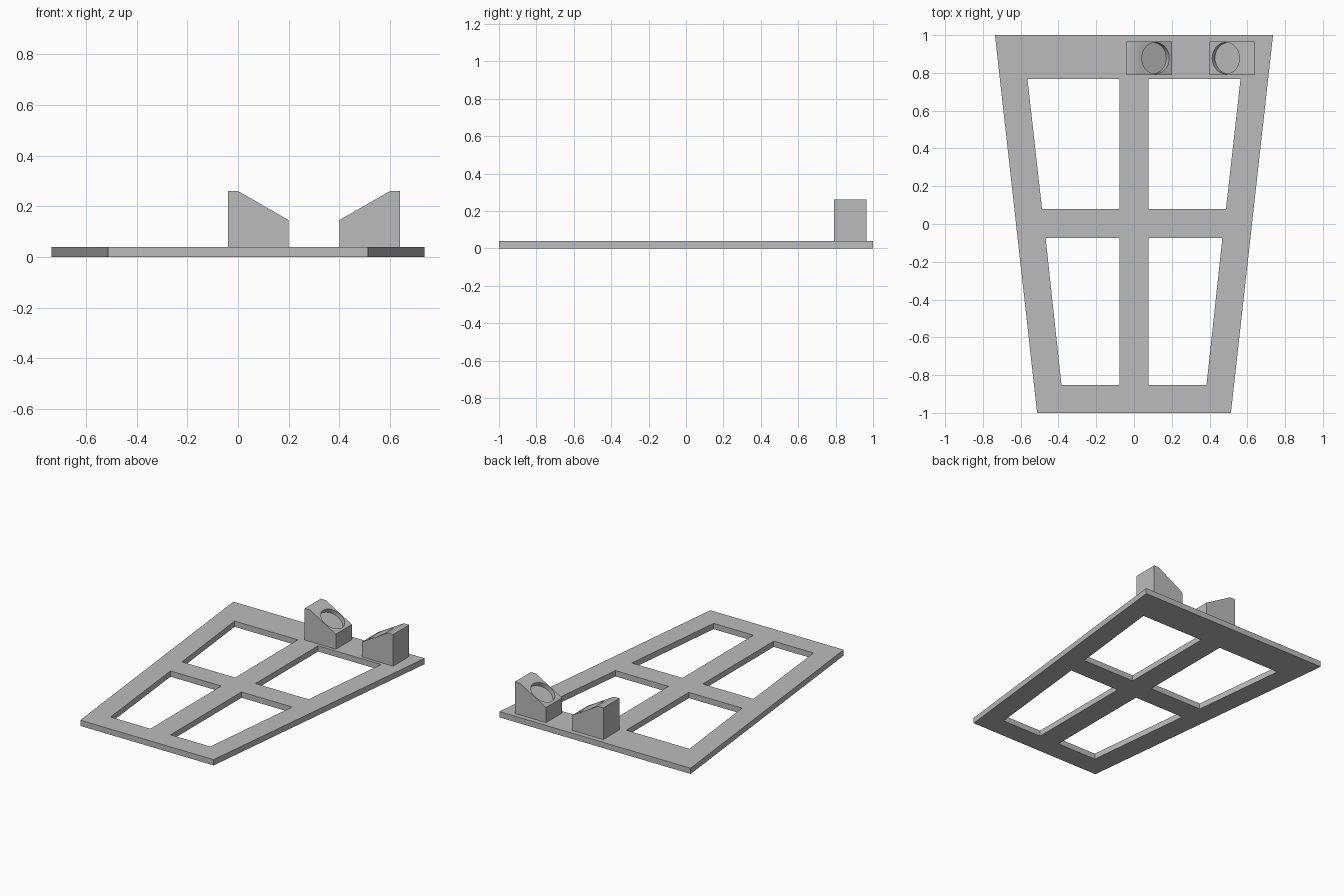
import bpy, bmesh, math
from mathutils import Matrix, Vector

if "Cube" in bpy.data.objects:
    bpy.data.objects.remove(bpy.data.objects["Cube"])

grey = bpy.data.materials.new("mid grey")
grey.diffuse_color = (0.5, 0.5, 0.5, 1)
grey.use_nodes = True
grey.node_tree.nodes["Principled BSDF"].inputs["Base Color"].default_value = grey.diffuse_color


def prism(name, points, offset):
    """Extrude a closed 3D outline along an offset vector."""
    bm = bmesh.new()
    face = bm.faces.new([bm.verts.new(p) for p in points])
    ext = bmesh.ops.extrude_face_region(bm, geom=[face])
    bmesh.ops.translate(bm, vec=Vector(offset),
                        verts=[v for v in ext["geom"] if isinstance(v, bmesh.types.BMVert)])
    bmesh.ops.recalc_face_normals(bm, faces=bm.faces)
    return finish(name, bm)


def finish(name, bm):
    mesh = bpy.data.meshes.new(name)
    bm.to_mesh(mesh)
    bm.free()
    mesh.materials.append(grey)
    ob = bpy.data.objects.new(name, mesh)
    bpy.context.collection.objects.link(ob)
    return ob


def cut(target, cutter):
    mod = target.modifiers.new("cut", "BOOLEAN")
    mod.operation, mod.solver, mod.object = "DIFFERENCE", "EXACT", cutter
    bpy.context.view_layer.objects.active = target
    bpy.ops.object.modifier_apply(modifier=mod.name)
    bpy.data.objects.remove(cutter)


# Tapered flat frame with four window openings
T = 0.04
frame = prism("frame", [(-0.513, -1, 0), (0.513, -1, 0), (0.736, 1, 0), (-0.736, 1, 0)], (0, 0, T))
for s in (-1, 1):
    for y0, x0, y1, x1 in ((0.08, 0.487, 0.768, 0.564), (-0.852, 0.384, -0.073, 0.468)):
        opening = [(s * 0.078, y0, -0.1), (s * x0, y0, -0.1), (s * x1, y1, -0.1), (s * 0.078, y1, -0.1)]
        cut(frame, prism("opening_cutter", opening, (0, 0, 0.3)))

# Facing pair of wedge blocks, each with a round pocket in its slope
MID, Y0, Y1 = 0.3, 0.79, 0.966
PROFILE = ((0.34, T), (0.34, 0.26), (0.30, 0.26), (0.10, 0.145), (0.10, T))
RADIUS, DEPTH = 0.083, 0.03
for s, name in ((-1, "left_block"), (1, "right_block")):
    block = prism(name, [(MID + s * x, Y0, z) for x, z in PROFILE], (0, Y1 - Y0, 0))
    normal = Vector((-s * 0.115, 0, 0.2)).normalized()
    centre = Vector((MID + s * 0.186, (Y0 + Y1) / 2, 0.1945))
    bm = bmesh.new()
    bmesh.ops.create_cone(bm, cap_ends=True, segments=48, radius1=RADIUS, radius2=RADIUS, depth=0.2,
                          matrix=Matrix.Translation(centre + normal * (0.1 - DEPTH))
                          @ normal.to_track_quat("Z", "Y").to_matrix().to_4x4())
    cut(block, finish("pocket_cutter", bm))
    block.select_set(True)
    bpy.context.view_layer.objects.active = block
    bpy.ops.object.shade_smooth_by_angle(angle=math.radians(30))
    block.select_set(False)
